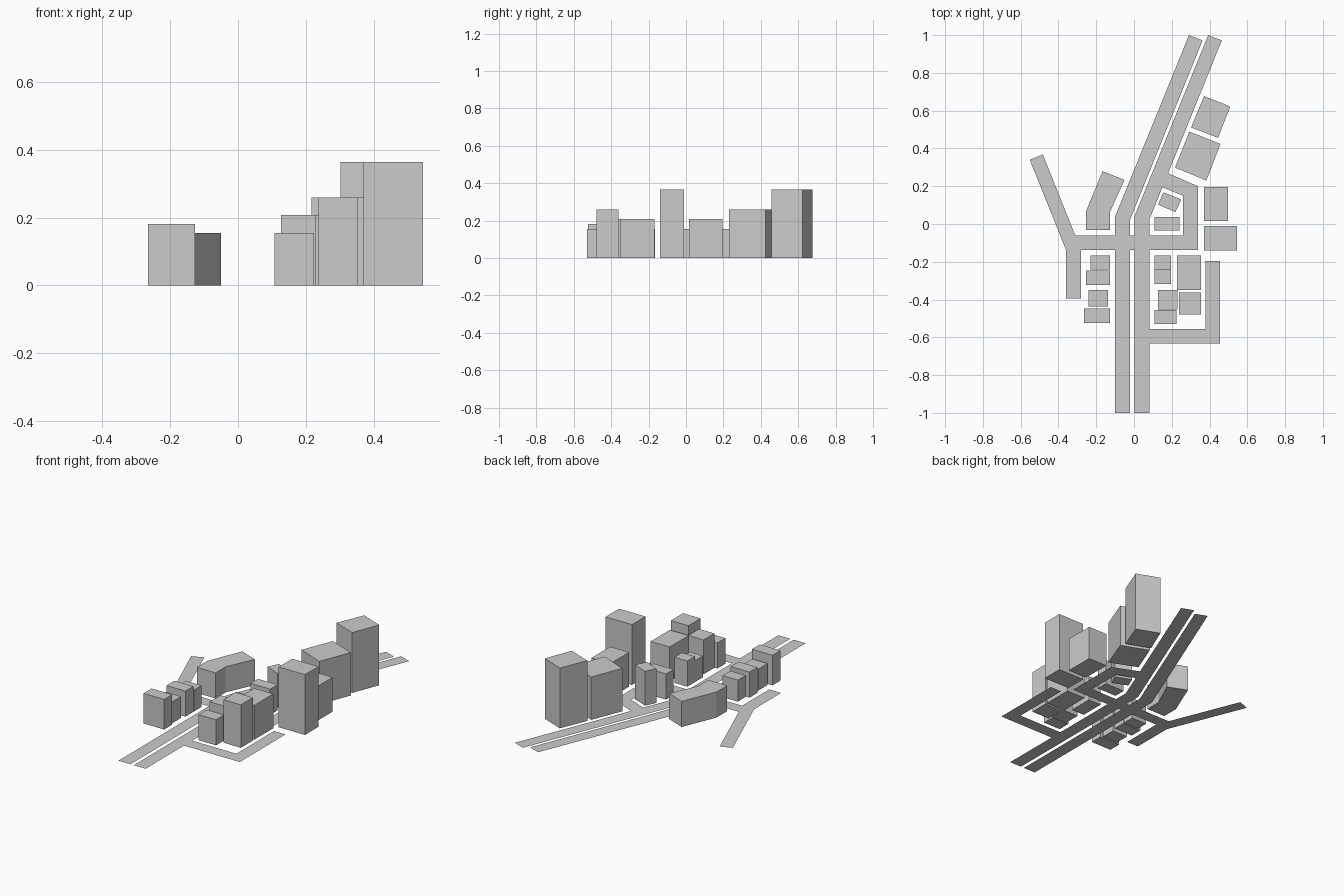
import bpy
import bmesh


def rect(x0, x1, y0, y1):
    return [(x0, y0), (x1, y0), (x1, y1), (x0, y1)]


def plan(name, outlines, height=0.0):
    """Flat outlines (counter-clockwise), raised to a closed block if height > 0."""
    bm = bmesh.new()
    for pts in outlines:
        low = [bm.verts.new((x, y, 0)) for x, y in pts]
        if height:
            top = [bm.verts.new((x, y, height)) for x, y in pts]
            n = len(pts)
            bm.faces.new(low[::-1])
            bm.faces.new(top)
            for i in range(n):
                j = (i + 1) % n
                bm.faces.new((low[i], low[j], top[j], top[i]))
        else:
            bm.faces.new(low)
    me = bpy.data.meshes.new(name)
    bm.to_mesh(me)
    bm.free()
    ob = bpy.data.objects.new(name, me)
    bpy.context.collection.objects.link(ob)
    return ob


S, N = -0.137, -0.062  # south and north edges of the cross street

# twin avenue lanes, bending to the north-east
for side, x in (("left", -0.10), ("right", 0.002)):
    plan("avenue_" + side, [
        rect(x, x + 0.08, -1, S),
        [(x, N), (x + 0.08, N), (x + 0.08, 0.025), (x + 0.463, 0.972),
         (x + 0.391, 1.0), (x, 0.04)],
    ])

# cross street with the western fork
plan("cross_street", [[(-0.36, S), (0.338, S), (0.338, N), (-0.31, N)]])
plan("west_branch", [
    rect(-0.36, -0.28, -0.395, S),
    [(-0.36, S), (-0.31, N), (-0.483, 0.368), (-0.552, 0.34)],
])

# eastern loop street and southern side street
plan("loop_street", [
    [(0.26, N), (0.338, N), (0.338, 0.20), (0.26, 0.15)],
    [(0.26, 0.15), (0.338, 0.20), (0.178, 0.27), (0.148, 0.195)],
])
plan("south_side_street", [
    rect(0.082, 0.455, -0.633, -0.555),
    rect(0.378, 0.455, -0.555, -0.195),
])

# box-shaped buildings: x0, x1, y0, y1, height
blocks = {
    "west_house": [
        (-0.23, -0.127, -0.24, -0.167, 0.13),
        (-0.253, -0.127, -0.322, -0.246, 0.155),
        (-0.24, -0.137, -0.438, -0.349, 0.13),
        (-0.265, -0.127, -0.525, -0.448, 0.182),
    ],
    "east_house": [
        (0.108, 0.195, -0.24, -0.167, 0.155),
        (0.108, 0.195, -0.317, -0.24, 0.13),
        (0.127, 0.23, -0.452, -0.35, 0.208),
        (0.108, 0.224, -0.53, -0.454, 0.155),
        (0.108, 0.24, -0.035, 0.037, 0.155),
    ],
    "east_block": [
        (0.227, 0.354, -0.35, -0.168, 0.208),
        (0.237, 0.354, -0.478, -0.362, 0.26),
        (0.37, 0.497, 0.015, 0.195, 0.208),
    ],
    "east_tower": [(0.37, 0.546, -0.14, -0.011, 0.365)],
}
for name, items in blocks.items():
    for i, (x0, x1, y0, y1, h) in enumerate(items, 1):
        plan(f"{name}_{i}", [rect(x0, x1, y0, y1)], h)

# angled buildings along the bent avenue
plan("corner_building", [[(-0.253, -0.033), (-0.127, -0.033), (-0.127, 0.064),
                          (-0.05, 0.233), (-0.166, 0.28), (-0.253, 0.07)]], 0.155)
plan("angled_house", [[(0.127, 0.103), (0.219, 0.063), (0.25, 0.13), (0.156, 0.168)]], 0.208)
plan("angled_block", [[(0.217, 0.299), (0.383, 0.23), (0.458, 0.424), (0.293, 0.489)]], 0.26)
plan("north_tower", [[(0.302, 0.511), (0.445, 0.456), (0.51, 0.622), (0.371, 0.677)]], 0.365)
